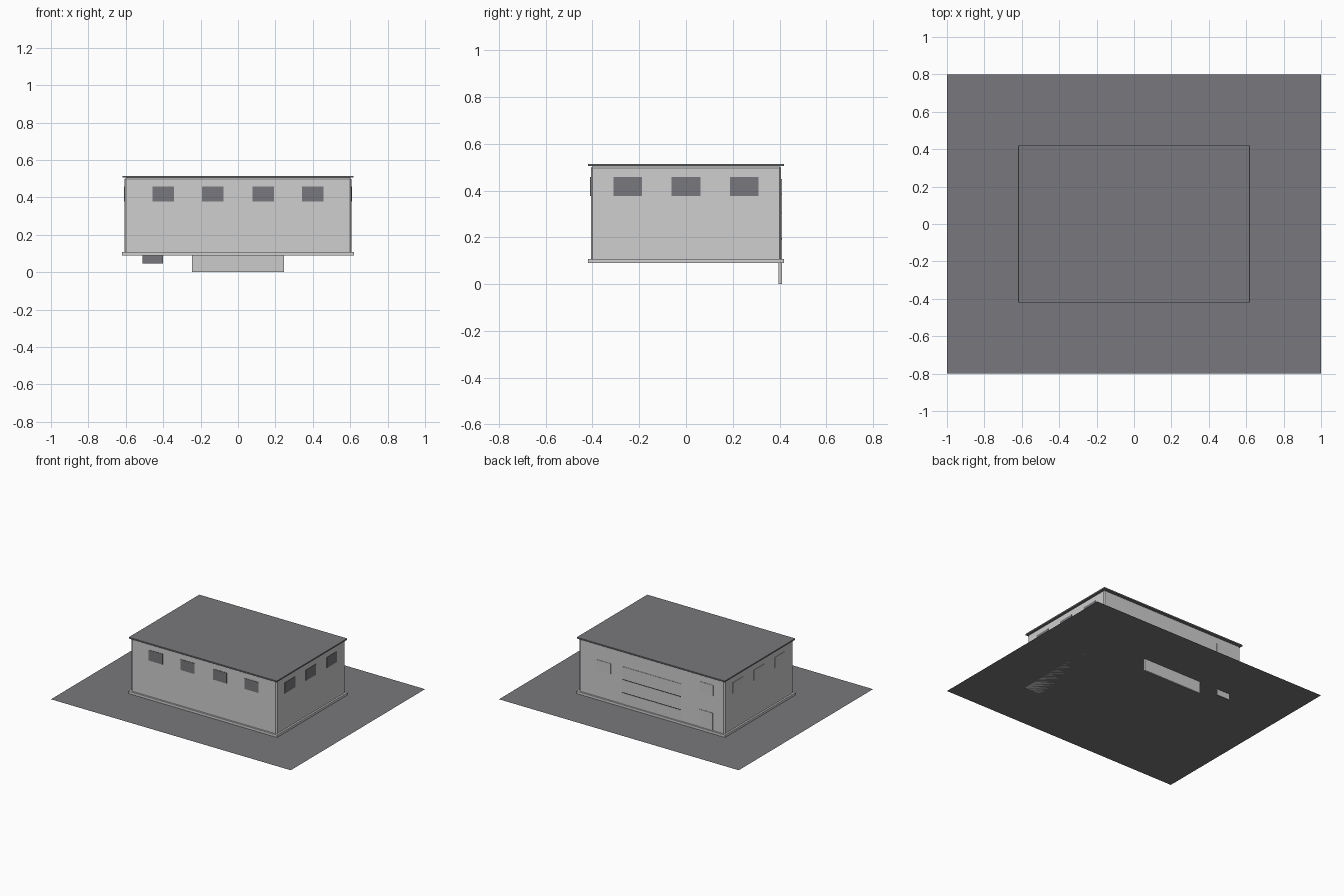
import bpy
import bmesh
from mathutils import Vector

cube = bpy.data.objects.get("Cube")
if cube:
    bpy.data.objects.remove(cube, do_unlink=True)


def material(name, color):
    mat = bpy.data.materials.new(name)
    mat.use_nodes = True
    mat.diffuse_color = (*color, 1)
    mat.node_tree.nodes["Principled BSDF"].inputs["Base Color"].default_value = (*color, 1)
    return mat


DARK = material("dark grey", (0.19, 0.185, 0.2))
WALL = material("light grey wall", (0.62, 0.62, 0.62))
PANEL = material("light grey panel", (0.6, 0.6, 0.6))
SEAM = material("seam black", (0.03, 0.03, 0.03))


def box(name, low, high, mat, bevel=0):
    """Axis-aligned box between two corners, with optional chamfered edges."""
    low, high = Vector(low), Vector(high)
    bm = bmesh.new()
    bmesh.ops.create_cube(bm, size=1)
    for v in bm.verts:
        v.co = (low + high) / 2 + v.co * (high - low)
    mesh = bpy.data.meshes.new(name)
    bm.to_mesh(mesh)
    bm.free()
    mesh.materials.append(mat)
    obj = bpy.data.objects.new(name, mesh)
    bpy.context.collection.objects.link(obj)
    if bevel:
        mod = obj.modifiers.new("chamfer", "BEVEL")
        mod.width = bevel
        mod.segments = 1
    return obj


GROUND = 0.09
WX, WY = 0.607, 0.407     # wall half sizes
PROUD = 0.003             # how far plates stand off the wall

# Ground sheet
bpy.ops.mesh.primitive_plane_add(size=2, location=(0, 0, GROUND))
ground = bpy.context.object
ground.name = "ground_sheet"
ground.scale.y = 0.8
ground.data.materials.append(DARK)

# Building shell
box("plinth", (-0.62, -0.42, GROUND), (0.62, 0.42, 0.108), WALL)
box("walls", (-WX, -WY, 0.1), (WX, WY, 0.505), WALL, bevel=0.008)
box("roof_slab", (-0.617, -0.42, 0.505), (0.617, 0.42, 0.515), DARK)

# Front windows
for i, x in enumerate((-0.4, -0.135, 0.135, 0.4)):
    box(f"front_window_{i + 1}", (x - 0.058, -WY - PROUD, 0.378),
        (x + 0.058, -WY + PROUD, 0.458), DARK)

# Side windows
for i, y in enumerate((-0.25, 0, 0.25)):
    for side, sign, mat in (("left", 1, DARK), ("right", -1, PANEL)):
        box(f"{side}_window_{i + 1}", (sign * WX - PROUD, y - 0.061, 0.378),
            (sign * WX + PROUD, y + 0.061, 0.458), mat)

# Back windows
for i, (x, z) in enumerate(((0.4, 0.305), (-0.455, 0.37))):
    box(f"back_window_{i + 1}", (x - 0.058, WY - PROUD, z),
        (x + 0.058, WY + PROUD, z + 0.08), PANEL)

# Sectional garage door: backing, panels and dark seams
DOOR_X, PITCH, GAP = 0.245, 0.099, 0.006
box("garage_door_backing", (-DOOR_X, 0.395, 0), (DOOR_X, 0.403, 4 * PITCH), PANEL)
for i in range(4):
    z = i * PITCH
    box(f"garage_door_panel_{i + 1}", (-DOOR_X, 0.403, z),
        (DOOR_X, WY + PROUD, z + PITCH - GAP), PANEL)
    if i < 3:
        box(f"garage_door_seam_{i + 1}", (-DOOR_X, 0.403, z + PITCH - GAP),
            (DOOR_X, WY + 0.001, z + PITCH), SEAM)

# Side entrance door, dark on its inner face
door = box("entrance_door", (-0.51, 0.4, 0.045), (-0.4, WY + PROUD, 0.24), PANEL)
door.data.materials.append(DARK)
for face in door.data.polygons:
    if face.normal.y < -0.5:
        face.material_index = 1
